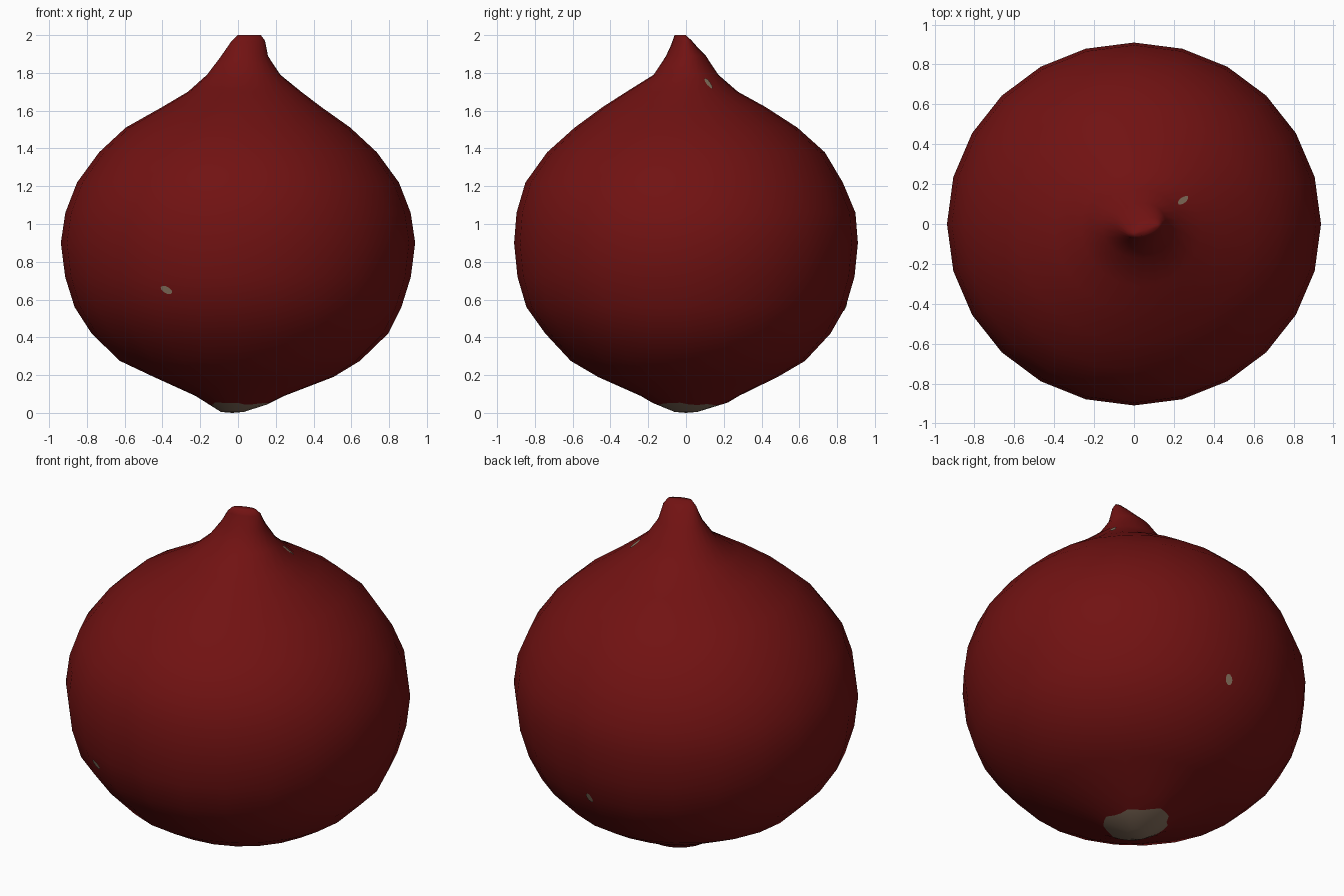
import bpy, bmesh, math, random
from mathutils import Vector
from mathutils.bvhtree import BVHTree

if "Cube" in bpy.data.objects:
    bpy.data.objects.remove(bpy.data.objects["Cube"])

random.seed(4)


def material(name, rgb):
    m = bpy.data.materials.new(name)
    m.diffuse_color = (*rgb, 1)
    m.use_nodes = True
    m.node_tree.nodes["Principled BSDF"].inputs["Base Color"].default_value = m.diffuse_color
    return m


red = material("dark red skin", (0.165, 0.006, 0.006))
tan = material("dry root brown", (0.25, 0.17, 0.115))
SEGS = 24

# Bulb cross-sections: z, centre x, centre y, radius x, radius y, turn in degrees
RINGS = [
    (0.005, -0.03, 0.00, 0.06, 0.06, 0),
    (0.05, 0.00, 0.02, 0.165, 0.19, 0),
    (0.09, 0.01, 0.02, 0.235, 0.26, 0),
    (0.19, 0.03, 0.01, 0.475, 0.475, 0),
    (0.275, 0.01, 0.01, 0.635, 0.62, 0),
    (0.42, 0.01, 0.01, 0.785, 0.755, 0),
    (0.56, 0.00, 0.00, 0.865, 0.845, 0),
    (0.72, 0.00, 0.00, 0.915, 0.892, 0),
    (0.90, 0.00, 0.00, 0.938, 0.910, 0),
    (1.06, 0.00, 0.00, 0.914, 0.897, 0),
    (1.22, 0.00, -0.01, 0.852, 0.840, 0),
    (1.38, 0.00, 0.00, 0.735, 0.735, 0),
    (1.51, 0.00, 0.00, 0.595, 0.590, 0),
    (1.62, 0.02, -0.01, 0.420, 0.430, 0),
    (1.70, 0.035, -0.02, 0.300, 0.295, 0),
    (1.79, 0.03, 0.00, 0.195, 0.172, 5),
    (1.89, 0.035, 0.00, 0.125, 0.105, 10),
    (1.97, 0.055, -0.02, 0.092, 0.045, 18),
    (2.00, 0.060, -0.03, 0.065, 0.022, 20),
]

# Bulb with pointed neck, lofted through the rings
bm = bmesh.new()
loops = []
for n, (z, cx, cy, rx, ry, turn) in enumerate(RINGS):
    t, loop = math.radians(turn), []
    for i in range(SEGS):
        a = 2 * math.pi * i / SEGS
        # ragged edge of the root patch
        k = random.uniform(0.88, 1.08) if n == 1 else 1
        x, y = rx * k * math.cos(a), ry * k * math.sin(a)
        loop.append(bm.verts.new((cx + x * math.cos(t) - y * math.sin(t),
                                  cy + x * math.sin(t) + y * math.cos(t),
                                  z + (k - 1) * 0.08)))
    loops.append(loop)
for n in range(len(loops) - 1):
    for i in range(SEGS):
        j = (i + 1) % SEGS
        f = bm.faces.new((loops[n][i], loops[n][j], loops[n + 1][j], loops[n + 1][i]))
        f.material_index = 1 if n == 0 else 0
base = bm.verts.new((-0.03, 0, 0))
tip = bm.verts.new((0.06, -0.03, 2.0))
for i in range(SEGS):
    j = (i + 1) % SEGS
    bm.faces.new((base, loops[0][j], loops[0][i])).material_index = 1
    bm.faces.new((tip, loops[-1][i], loops[-1][j]))
bmesh.ops.recalc_face_normals(bm, faces=bm.faces)
for f in bm.faces:
    f.smooth = True
surface = BVHTree.FromBMesh(bm)


def add_object(name, bm, mats):
    me = bpy.data.meshes.new(name)
    bm.to_mesh(me)
    bm.free()
    for m in mats:
        me.materials.append(m)
    ob = bpy.data.objects.new(name, me)
    bpy.context.collection.objects.link(ob)


add_object("onion_bulb", bm, [red, tan])


def speck(name, point, along, length, width):
    """Thin oval patch laid on the bulb surface."""
    _, normal, _, _ = surface.find_nearest(Vector(point))
    u = Vector(along)
    u = (u - normal * u.dot(normal)).normalized()
    v = normal.cross(u)
    b = bmesh.new()
    verts = []
    for i in range(10):
        a = 2 * math.pi * i / 10
        p = Vector(point) + u * length * math.cos(a) + v * width * math.sin(a)
        hit, nrm, _, _ = surface.find_nearest(p)
        verts.append(b.verts.new(hit + nrm * 0.005))
    b.faces.new(verts)
    add_object(name, b, [tan])


# Bare specks in the skin
speck("front_speck", (-0.38, -0.79, 0.65), (1, 0, -0.4), 0.035, 0.019)
speck("back_speck", (0.04, 0.83, 0.57), (0.4, 0, 1), 0.03, 0.02)
speck("neck_speck", (0.24, 0.115, 1.735), (0.8, 0.6, -0.6), 0.042, 0.014)
